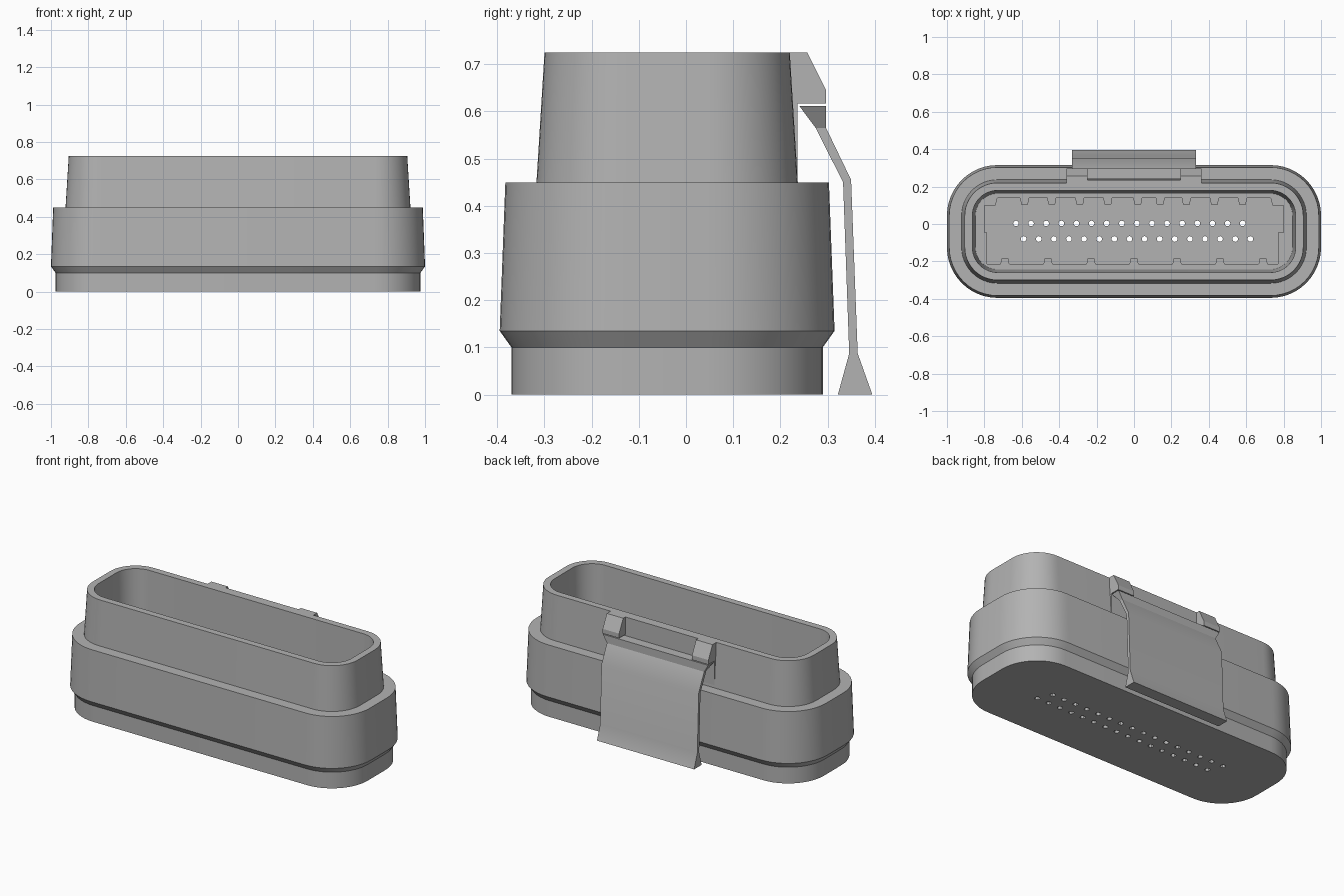
import bpy, bmesh, math

if "Cube" in bpy.data.objects:
    bpy.data.objects.remove(bpy.data.objects["Cube"])

grey = bpy.data.materials.new("grey plastic")
grey.diffuse_color = (0.45, 0.45, 0.45, 1)
grey.use_nodes = True
grey.node_tree.nodes["Principled BSDF"].inputs["Base Color"].default_value = grey.diffuse_color
CY = -0.04                    # centre of the housing in y
CORE_X, CORE_Y = 0.73, 0.085  # straight core of the rounded outline


def make(name, bm):
    bmesh.ops.recalc_face_normals(bm, faces=bm.faces)
    me = bpy.data.meshes.new(name)
    bm.to_mesh(me)
    bm.free()
    me.materials.append(grey)
    ob = bpy.data.objects.new(name, me)
    bpy.context.collection.objects.link(ob)
    return ob


def activate(ob):
    bpy.ops.object.select_all(action='DESELECT')
    ob.select_set(True)
    bpy.context.view_layer.objects.active = ob


def smooth(ob):
    activate(ob)
    bpy.ops.object.shade_smooth_by_angle(angle=math.radians(30))


def cut(ob, cutter):
    activate(ob)
    mod = ob.modifiers.new("cut", 'BOOLEAN')
    mod.object = cutter
    mod.operation = 'DIFFERENCE'
    mod.solver = 'EXACT'
    bpy.ops.object.modifier_apply(modifier=mod.name)
    bpy.data.objects.remove(cutter)


def ring(bm, r, z, n=12):
    out = []
    for q, (sx, sy) in enumerate([(1, 1), (-1, 1), (-1, -1), (1, -1)]):
        for i in range(n + 1):
            a = math.pi / 2 * (q + i / n)
            out.append(bm.verts.new((sx * CORE_X + r * math.cos(a),
                                     CY + sy * CORE_Y + r * math.sin(a), z)))
    return out


def prism(name, points, place, lo, hi):
    """Extrude an outline; lo and hi give the two end positions per point."""
    bm = bmesh.new()
    a = [bm.verts.new(place(p, lo(p))) for p in points]
    b = [bm.verts.new(place(p, hi(p))) for p in points]
    bm.faces.new(a)
    bm.faces.new(b[::-1])
    for i in range(len(a)):
        j = (i + 1) % len(a)
        bm.faces.new((a[i], b[i], b[j], a[j]))
    return make(name, bm)


# Housing: stepped outer wall, rim, and cavity down to the floor
profile = [(0.245, 0), (0.245, 0.1), (0.27, 0.135), (0.258, 0.45),
           (0.192, 0.45), (0.175, 0.725), (0.134, 0.725), (0.118, 0.1)]
bm = bmesh.new()
rings = [ring(bm, r, z) for r, z in profile]
for a, b in zip(rings, rings[1:]):
    for i in range(len(a)):
        j = (i + 1) % len(a)
        bm.faces.new((a[i], a[j], b[j], b[i]))
bm.faces.new(rings[0][::-1])
bm.faces.new(rings[-1])
housing = make("housing", bm)


# Notched recess in the cavity floor
def notched(xs, y_edge, y_notch, w=0.024):
    pts = []
    for x in xs:
        pts += [(x - w, y_edge), (x - w + 0.006, y_notch),
                (x + w - 0.006, y_notch), (x + w, y_edge)]
    return pts


low = notched([-0.69 + 0.23 * i for i in range(7)], -0.215, -0.185)
high = notched([-0.585, -0.44, -0.29, -0.14, 0.02, 0.14, 0.28, 0.43, 0.58],
               0.14, 0.105)[::-1]
outline = ([(-0.785, -0.215)] + low + [(0.77, -0.215), (0.77, -0.045),
           (0.8, -0.045), (0.8, 0.1), (0.74, 0.1), (0.73, 0.14)] + high +
           [(-0.73, 0.14), (-0.74, 0.1), (-0.8, 0.1), (-0.8, -0.045),
            (-0.785, -0.045)])
cut(housing, prism("recess_cutter", outline, lambda p, z: (p[0], p[1], z),
                   lambda p: 0.06, lambda p: 0.2))

# Two staggered rows of pin holes
bm = bmesh.new()
for x0, y in ((-0.631, 0.003), (-0.59, -0.08)):
    for i in range(16):
        c = bmesh.ops.create_cone(bm, cap_ends=True, segments=12, radius1=0.015,
                                  radius2=0.015, depth=0.3)
        bmesh.ops.translate(bm, verts=c["verts"], vec=(x0 + i * 0.0808, y, 0.05))
cut(housing, make("hole_cutter", bm))
smooth(housing)


def side(p, x):
    return (x, p[0], p[1])


# Flat pad on the back wall behind the latch
prism("latch_pad", [(0.205, 0.45), (0.236, 0.45), (0.236, 0.725), (0.205, 0.725)],
      side, lambda p: -0.36, lambda p: 0.36)

# Pair of hinge blocks at the rim
block = [(0.215, 0.725), (0.257, 0.725), (0.297, 0.645), (0.297, 0.617), (0.215, 0.617)]
for name, x in (("left_hinge_block", -0.305), ("right_hinge_block", 0.305)):
    prism(name, block, side, lambda p: x - 0.056, lambda p: x + 0.056)

# Latch lever: flared foot, thin bent strip
lever = [(0.322, 0), (0.395, 0), (0.364, 0.087), (0.35, 0.455), (0.297, 0.565),
         (0.275, 0.565), (0.333, 0.45), (0.346, 0.087)]
smooth(prism("latch_lever", lever, side, lambda p: -0.332, lambda p: 0.332))

# Latch head: wedge that widens toward the hinge blocks
head = [(0.275, 0.565), (0.297, 0.565), (0.297, 0.612), (0.24, 0.612)]
prism("latch_head", head, side, lambda p: -0.36 if p[1] > 0.6 else -0.332,
      lambda p: 0.36 if p[1] > 0.6 else 0.332)
